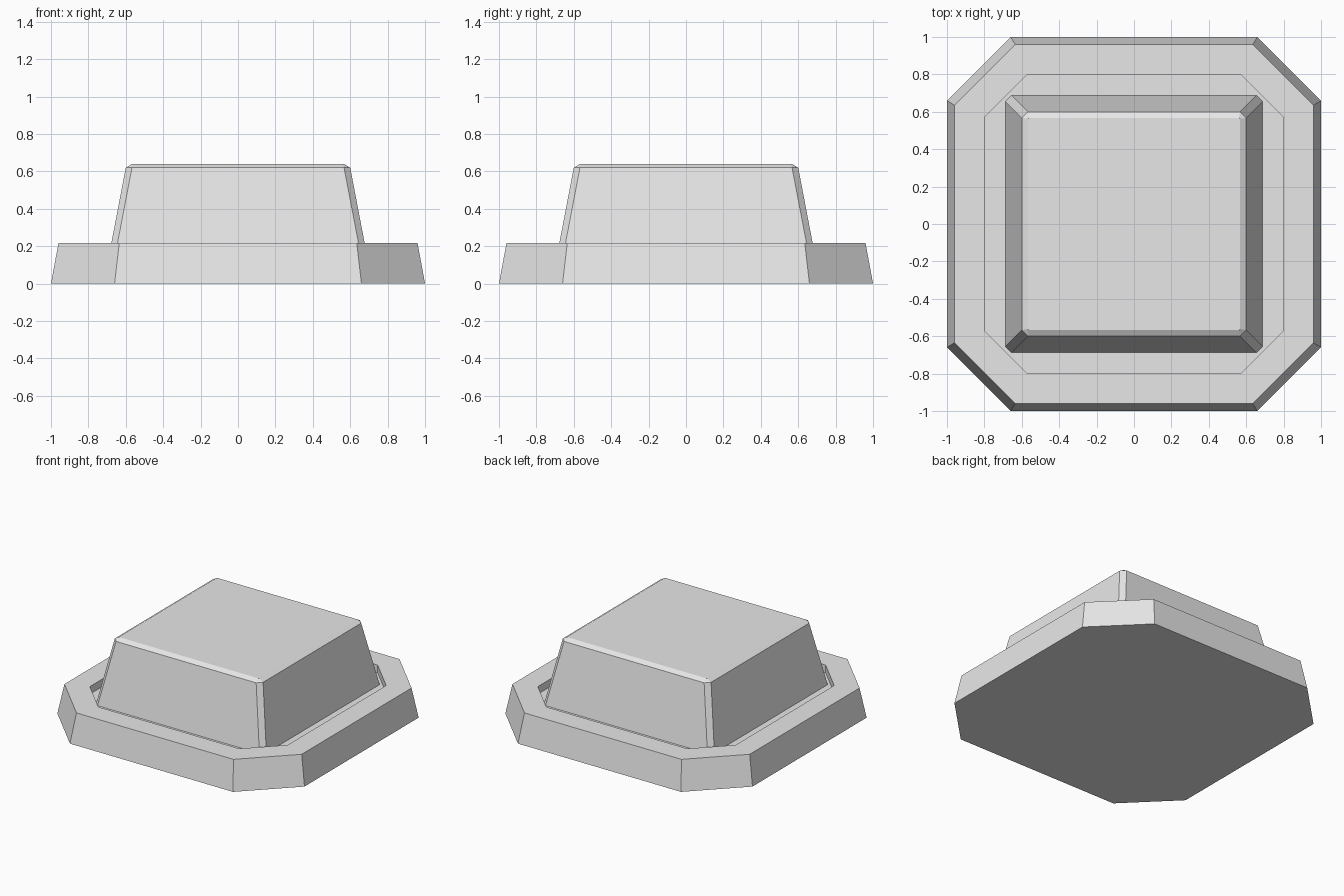
import bpy
import bmesh

cube = bpy.data.objects.get("Cube")
if cube:
    bpy.data.objects.remove(cube, do_unlink=True)

grey = bpy.data.materials.new("light_grey")
grey.use_nodes = True
colour = (0.8, 0.8, 0.8, 1)
grey.diffuse_color = colour
grey.node_tree.nodes["Principled BSDF"].inputs["Base Color"].default_value = colour


def octagon(bm, half, corner, z):
    """Square ring of the given half width, its corners cut off at `corner`."""
    points = []
    x, y, u, v = half, -corner, half, corner
    for _ in range(4):
        points += [(x, y), (u, v)]
        x, y, u, v = -y, x, -v, u
    return [bm.verts.new((px, py, z)) for px, py in points]


def loft(name, rings):
    """Stack octagon rings from the bottom up and close both ends."""
    bm = bmesh.new()
    loops = [octagon(bm, *ring) for ring in rings]
    for low, high in zip(loops, loops[1:]):
        for i in range(8):
            j = (i + 1) % 8
            bm.faces.new((low[i], low[j], high[j], high[i]))
    bm.faces.new(loops[0][::-1])
    bm.faces.new(loops[-1])
    bmesh.ops.recalc_face_normals(bm, faces=bm.faces)
    mesh = bpy.data.meshes.new(name)
    bm.to_mesh(mesh)
    bm.free()
    mesh.materials.append(grey)
    obj = bpy.data.objects.new(name, mesh)
    bpy.context.collection.objects.link(obj)
    return obj


FLOOR = 0.16
RIM = 0.216

# Tapered base with a shallow recess sunk into its top
loft("base_plate", [
    (1.0, 0.66, 0),
    (0.96, 0.635, RIM),
    (0.8, 0.57, RIM),
    (0.8, 0.57, FLOOR),
])

# Tapered button cap with chamfered edges, standing in the recess
loft("button_cap", [
    (0.688, 0.655, FLOOR),
    (0.6, 0.567, 0.62),
    (0.567, 0.562, 0.639),
])
